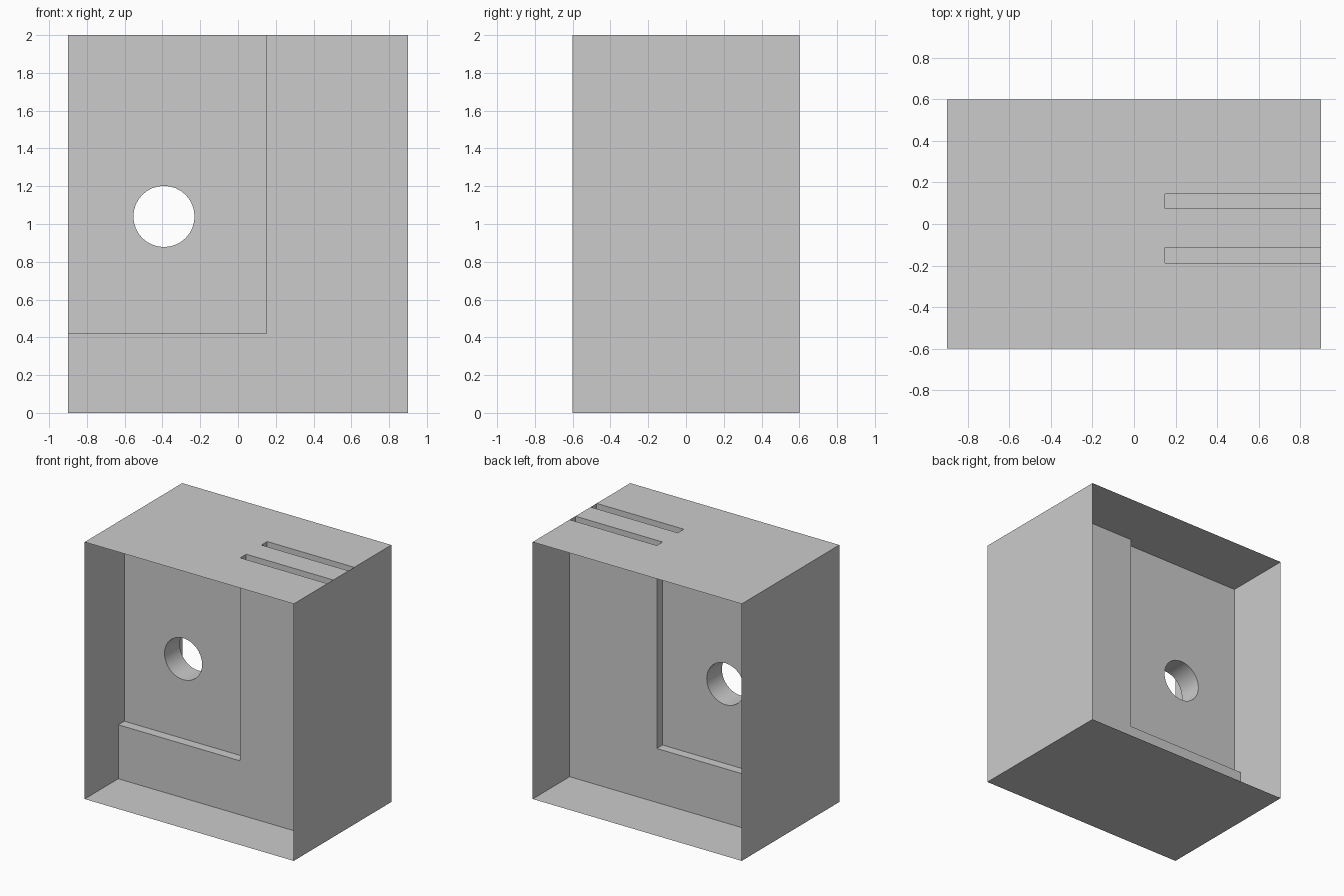
import bpy, bmesh
from math import cos, sin, tau
from mathutils import Vector

if "Cube" in bpy.data.objects:
    bpy.data.objects.remove(bpy.data.objects["Cube"])

W, D, H = 0.9, 0.6, 2.0              # half width, half depth, height
STEP_X, STEP_Z = 0.15, 0.42          # inner corner of the L-shaped covers
PANEL = (-0.113, 0.074)              # panel front and back
COVER = (-0.187, 0.145)              # cover front and back
HOLE_X, HOLE_Z, HOLE_R, SIDES = -0.392, 1.04, 0.162, 32


def face(bm, points, direction):
    """Add one face that looks along the given direction."""
    f = bm.faces.new([bm.verts.new(p) for p in points])
    f.normal_update()
    if f.normal.dot(Vector(direction)) < 0:
        f.normal_flip()


def finish(bm, name):
    bmesh.ops.remove_doubles(bm, verts=bm.verts[:], dist=1e-5)
    mesh = bpy.data.meshes.new(name)
    bm.to_mesh(mesh)
    bm.free()
    ob = bpy.data.objects.new(name, mesh)
    bpy.context.collection.objects.link(ob)
    return ob


# Thin sleeve: sides and bottom, open at front and back
bm = bmesh.new()
for s in (-1, 1):
    face(bm, [(s*W, -D, 0), (s*W, D, 0), (s*W, D, H), (s*W, -D, H)], (s, 0, 0))
face(bm, [(-W, -D, 0), (W, -D, 0), (W, D, 0), (-W, D, 0)], (0, 0, -1))

# Top in strips, leaving the two slots open
ys = (-D, COVER[0], PANEL[0], PANEL[1], COVER[1], D)
for i in range(5):
    for x0, x1 in ((-W, STEP_X), (STEP_X, W)):
        if x0 == STEP_X and i in (1, 3):
            continue
        a, b = ys[i], ys[i + 1]
        face(bm, [(x0, a, H), (x1, a, H), (x1, b, H), (x0, b, H)], (0, 0, 1))
finish(bm, "sleeve")

# Dividing panel: two skins with a round hole
bm = bmesh.new()
ring = [(HOLE_X + HOLE_R * cos(tau * i / SIDES), HOLE_Z + HOLE_R * sin(tau * i / SIDES))
        for i in range(SIDES)]
outline = [(-W, 0), (W, 0), (W, H), (-W, H)]
for s, y in zip((-1, 1), PANEL):
    edges = []
    for loop in (outline, ring):
        vs = [bm.verts.new((x, y, z)) for x, z in loop]
        edges += [bm.edges.new((vs[i - 1], vs[i])) for i in range(len(vs))]
    made = bmesh.ops.triangle_fill(bm, edges=edges, use_beauty=True, normal=(0, s, 0))
    for f in made["geom"]:
        if isinstance(f, bmesh.types.BMFace):
            f.normal_update()
            if f.normal.y * s < 0:
                f.normal_flip()

# Wall of the hole
for i in range(SIDES):
    (x0, z0), (x1, z1) = ring[i - 1], ring[i]
    face(bm, [(x0, PANEL[0], z0), (x1, PANEL[0], z1), (x1, PANEL[1], z1), (x0, PANEL[1], z0)],
         (HOLE_X - x0, 0, HOLE_Z - z0))
panel = finish(bm, "dividing_panel")
bpy.context.view_layer.objects.active = panel
panel.select_set(True)
bpy.ops.object.shade_smooth_by_angle()

# L-shaped covers on both sides of the panel, open at the top
ell = [(-W, 0), (W, 0), (W, H), (STEP_X, H), (STEP_X, STEP_Z), (-W, STEP_Z)]
for name, s, yi, yo in (("front_cover", -1, PANEL[0], COVER[0]),
                        ("back_cover", 1, PANEL[1], COVER[1])):
    bm = bmesh.new()
    face(bm, [(x, yo, z) for x, z in ell], (0, s, 0))
    face(bm, [(-W, yi, STEP_Z), (STEP_X, yi, STEP_Z), (STEP_X, yo, STEP_Z), (-W, yo, STEP_Z)],
         (0, 0, 1))
    face(bm, [(STEP_X, yi, STEP_Z), (STEP_X, yi, H), (STEP_X, yo, H), (STEP_X, yo, STEP_Z)],
         (-1, 0, 0))
    finish(bm, name)
